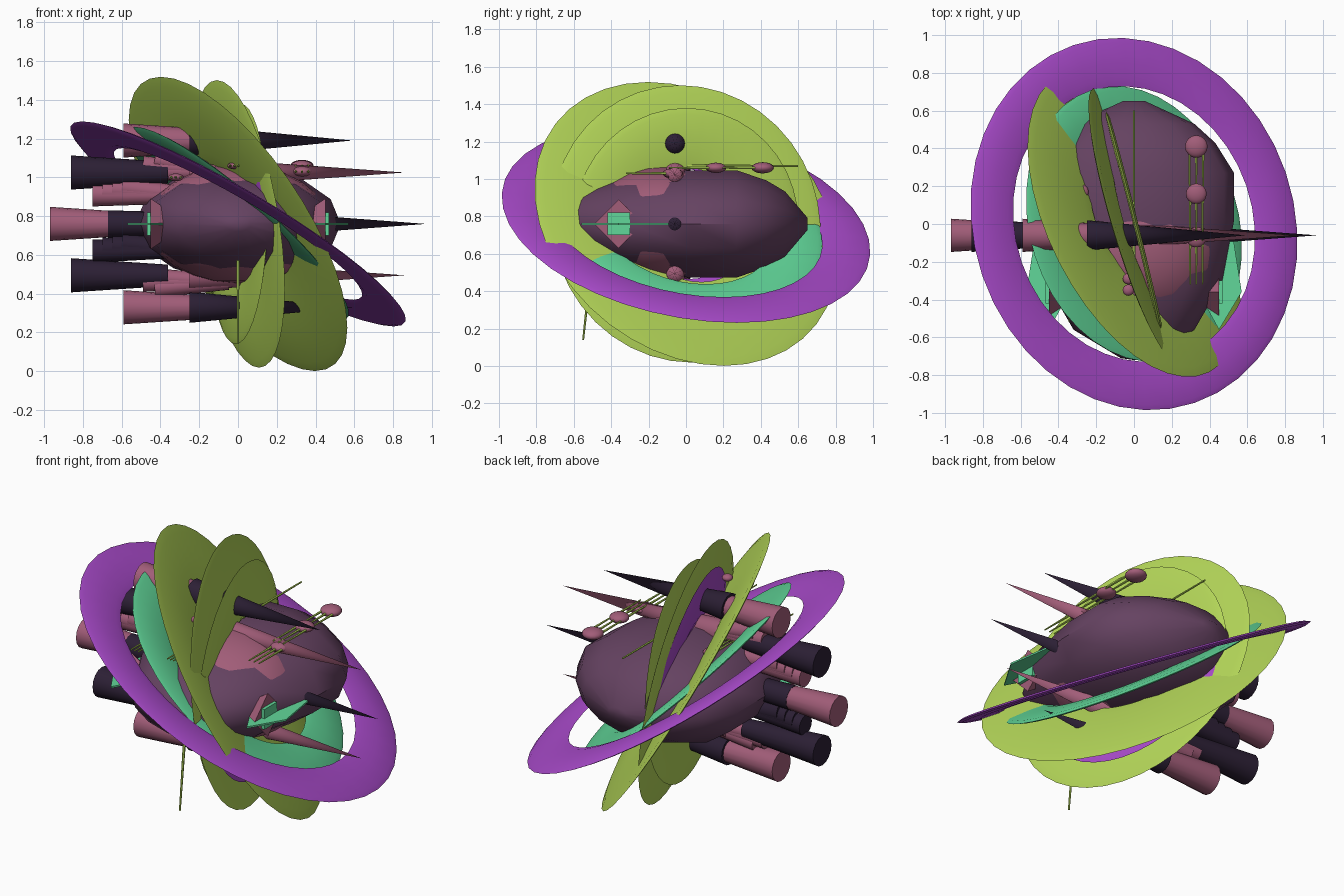
import bpy, bmesh, math
from mathutils import Vector, Matrix

if "Cube" in bpy.data.objects:
    bpy.data.objects.remove(bpy.data.objects["Cube"])

CZ = 0.76   # height of the common centre
AY = -0.06  # y of the engine and spike row


def material(name, rgb):
    m = bpy.data.materials.new(name)
    m.diffuse_color = (*rgb, 1)
    m.use_nodes = True
    m.node_tree.nodes["Principled BSDF"].inputs["Base Color"].default_value = m.diffuse_color
    return m


PLUM = material("plum", (0.13, 0.055, 0.12))
ROSE = material("rose", (0.36, 0.11, 0.19))
DARK = material("dark", (0.025, 0.014, 0.035))
LIME = material("lime", (0.46, 0.68, 0.1))
VIOLET = material("violet", (0.4, 0.07, 0.6))
TEAL = material("teal", (0.12, 0.68, 0.32))


def finish(bm, name, mat, smooth=True):
    bmesh.ops.remove_doubles(bm, verts=bm.verts, dist=1e-5)
    bmesh.ops.recalc_face_normals(bm, faces=bm.faces)
    me = bpy.data.meshes.new(name)
    bm.to_mesh(me)
    bm.free()
    ob = bpy.data.objects.new(name, me)
    bpy.context.collection.objects.link(ob)
    me.materials.append(mat)
    if smooth:
        bpy.ops.object.select_all(action='DESELECT')
        ob.select_set(True)
        bpy.context.view_layer.objects.active = ob
        bpy.ops.object.shade_smooth_by_angle(angle=math.radians(40))
    return ob


def lathe(name, profile, segs, matrix, mat, closed=False):
    """Spin (radius, height) points around z, then place with matrix."""
    bm = bmesh.new()
    vs = [bm.verts.new((r, 0, h)) for r, h in profile]
    pairs = list(zip(vs, vs[1:] + vs[:1])) if closed else list(zip(vs, vs[1:]))
    edges = [bm.edges.new(p) for p in pairs]
    bmesh.ops.spin(bm, geom=vs + edges, cent=(0, 0, 0), axis=(0, 0, 1),
                   angle=2 * math.pi, steps=segs, use_duplicate=False)
    bmesh.ops.transform(bm, matrix=matrix, verts=bm.verts)
    return finish(bm, name, mat)


def ring(name, normal, inner, outer, mat, thick=0.026):
    """Thin flattened ring about the common centre."""
    t, w = thick / 2, outer - inner
    prof = [(inner, 0), (inner + 0.15 * w, t * 0.8), (inner + 0.5 * w, t),
            (outer - 0.1 * w, t * 0.75), (outer, 0)]
    prof += [(r, -h) for r, h in prof[-2:0:-1]]
    rot = Vector(normal).to_track_quat('Z', 'Y').to_matrix().to_4x4()
    return lathe(name, prof, 40, Matrix.Translation((0, 0, CZ)) @ rot, mat, True)


def cone(name, a, b, r1, r2, mat, segs=16):
    """Cone or frustum from point a to point b."""
    a, b = Vector(a), Vector(b)
    bm = bmesh.new()
    rot = (b - a).to_track_quat('Z', 'Y').to_matrix().to_4x4()
    bmesh.ops.create_cone(bm, cap_ends=True, segments=segs, radius1=r1, radius2=r2,
                          depth=(b - a).length,
                          matrix=Matrix.Translation((a + b) / 2) @ rot)
    return finish(bm, name, mat)


def ball(name, loc, size, mat, u=16, v=10):
    bm = bmesh.new()
    bmesh.ops.create_uvsphere(bm, u_segments=u, v_segments=v, radius=1,
                              matrix=Matrix.Translation(loc) @ Matrix.Diagonal((*size, 1)))
    return finish(bm, name, mat)


def box(name, loc, size, mat):
    bm = bmesh.new()
    bmesh.ops.create_cube(bm, size=1, matrix=Matrix.Translation(loc) @ Matrix.Diagonal((*size, 1)))
    return finish(bm, name, mat, False)


# Hull: faceted pod turned around the y axis and flattened, with a rose core showing through
hull_profile = [(0, -0.72), (0.07, -0.71), (0.32, -0.56), (0.47, -0.3), (0.53, 0.02),
                (0.53, 0.27), (0.43, 0.43), (0.32, 0.53), (0.06, 0.65), (0, 0.65)]
to_y = Matrix.Rotation(math.radians(-90), 4, 'X')
lathe("hull", hull_profile, 14, Matrix.Translation((0, 0, CZ)) @ Matrix.Diagonal((1, 1, 0.555, 1)) @ to_y, PLUM)
ball("hull_core", (0, -0.12, CZ), (0.47, 0.42, 0.305), ROSE, 20, 12)

# Tilted rings around the hull
ring("violet_ring", (0.59, 0.2, 1), 0.74, 1.0, VIOLET)
ring("large_lime_ring", (1, 0.51, 0.66), 0.36, 0.88, LIME)
ring("medium_lime_ring", (1, 0.3, 0.16), 0.33, 0.75, LIME)
ring("small_lime_ring", (1, 0.25, -0.02), 0.3, 0.62, LIME)
ring("inner_violet_ring", (1, 0.3, 0.2), 0.3, 0.6, VIOLET, 0.02)
ring("teal_ring", (0.64, 0.2, 0.74), 0.48, 0.745, TEAL)

# Engines on the left and spikes on the right, mirrored above and below the centre
rows = [(0, -0.97, 0.97, ROSE, DARK), (0.265, -0.86, 0.86, DARK, ROSE), (0.43, -0.59, 0.59, ROSE, DARK)]
for dz, xl, xr, mat_l, mat_r in rows:
    for s in ((1, -1) if dz else (1,)):
        z = CZ + s * dz
        cone("engine", (xl, AY, z), (xl + 0.5, AY, z), 0.088, 0.055, mat_l)
        cone("spike", (-0.25 if dz else -0.1, AY, z), (xr, AY, z), 0.08, 0, mat_r)

# Inner engine stacks
cone("engine_collar", (-0.67, AY, CZ), (-0.3, AY, CZ), 0.07, 0.06, DARK)
for i in range(4):
    x = -0.75 + 0.05 * i
    cone("upper_stack", (x, AY, 0.91 + 0.012 * i), (-0.3, AY, 0.91), 0.06, 0.045, ROSE)
    cone("lower_stack", (x, AY, 0.62 + 0.012 * i), (-0.3, AY, 0.63), 0.06, 0.045, DARK)
for i in range(3):
    x = -0.55 + 0.06 * i
    cone("top_stack", (x, AY, 1.03 + 0.03 * i), (-0.05, AY, 1.03), 0.05, 0.04, ROSE)
    cone("bottom_stack", (x, AY, 0.49 - 0.03 * i), (-0.05, AY, 0.46), 0.05, 0.04, ROSE)

# Side mounts with teal plates and long thin fins
for s in (1, -1):
    cone("side_mount", (s * 0.33, -0.36, CZ), (s * 0.45, -0.36, CZ), 0.05, 0.13, ROSE, 4)
    box("side_plate", (s * 0.458, -0.36, CZ), (0.022, 0.12, 0.12), TEAL)
    bm = bmesh.new()
    pts = [(0.45, -0.56), (0.57, -0.36), (0.49, 0.15), (0.34, -0.36)]
    face = bm.faces.new([bm.verts.new((s * x, y, CZ - 0.005)) for x, y in pts])
    ext = bmesh.ops.extrude_face_region(bm, geom=[face])
    bmesh.ops.translate(bm, vec=(0, 0, 0.01), verts=[v for v in ext["geom"] if isinstance(v, bmesh.types.BMVert)])
    finish(bm, "side_fin", TEAL, False)

# Small pods, each trailing three needles toward the front
pods = [(0.33, 0.41, 1.06, 0.06), (0.33, 0.16, 1.06, 0.055), (0.33, -0.07, 1.03, 0.055),
        (-0.28, 0.17, 1.02, 0.04), (-0.32, -0.27, 1.0, 0.04), (-0.02, -0.36, 1.06, 0.035)]
for x, y, z, r in pods:
    ball("pod", (x, y, z), (r, r, r * 0.5), ROSE)
    for k in (-1, 0, 1):
        nx = x + k * r * 0.6
        cone("needle", (nx, y, z), (nx, y - 0.25, z), 0.008, 0.004, LIME, 6)
for y, z in ((-0.35, 1.2), (-0.29, 1.12)):
    ball("bead", (-0.03, y, z), (0.03, 0.03, 0.02), ROSE)

# Centre line antennas
cone("top_antenna", (0, -0.2, 1.07), (0, 0.6, 1.07), 0.009, 0.005, LIME, 6)
cone("front_antenna", (0, -0.5, 0.6), (0, -0.55, 0.14), 0.009, 0.005, LIME, 6)
